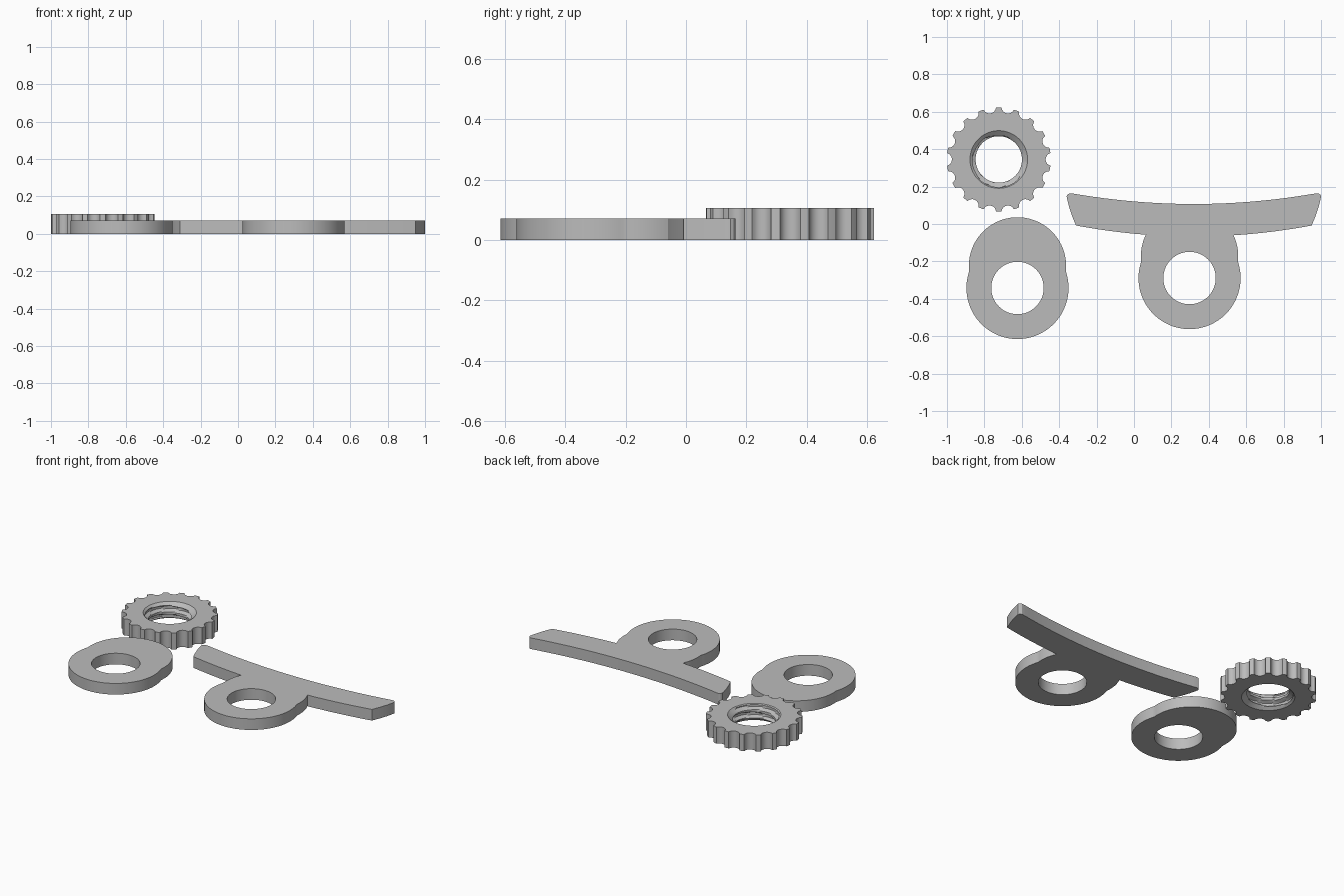
import bpy, bmesh, math

if "Cube" in bpy.data.objects:
    bpy.data.objects.remove(bpy.data.objects["Cube"])

grey = bpy.data.materials.new("plain grey")
grey.diffuse_color = (0.5, 0.5, 0.5, 1)
grey.use_nodes = True
grey.node_tree.nodes["Principled BSDF"].inputs["Base Color"].default_value = grey.diffuse_color
PLATE, GEAR = 0.071, 0.106      # part heights


def finish(name, bm, loc=(0, 0, 0)):
    bmesh.ops.recalc_face_normals(bm, faces=bm.faces)
    me = bpy.data.meshes.new(name)
    bm.to_mesh(me)
    bm.free()
    me.materials.append(grey)
    ob = bpy.data.objects.new(name, me)
    ob.location = loc
    bpy.context.collection.objects.link(ob)
    return ob


def smooth(ob):
    bpy.ops.object.select_all(action='DESELECT')
    bpy.context.view_layer.objects.active = ob
    ob.select_set(True)
    bpy.ops.object.shade_smooth_by_angle(angle=math.radians(30))


def ring_solid(name, n, height, outer, inner, levels, loc):
    """Closed ring: straight outer wall, inner wall shaped over height levels."""
    bm = bmesh.new()

    def loop(radius, z):
        pts = []
        for i in range(n):
            a = 2 * math.pi * i / n
            r = radius(a, z)
            pts.append(bm.verts.new((r * math.cos(a), r * math.sin(a), z)))
        return pts
    loops = [loop(outer, 0), loop(outer, height)]
    loops += [loop(inner, height * (1 - k / levels)) for k in range(levels + 1)]
    for a, b in zip(loops, loops[1:] + loops[:1]):
        for i in range(n):
            j = (i + 1) % n
            bm.faces.new((a[i], a[j], b[j], b[i]))
    return finish(name, bm, loc)


# Eyelet outline: main circle merged with a smaller circle set further back
def eyelet(a, z):
    d, big, small = 0.118, 0.273, 0.26
    return max(big, d * math.sin(a) + math.sqrt(small**2 - (d * math.cos(a))**2))


def hole(a, z):
    return 0.14


# Knob outline: 18 round scallops
def scalloped(a, z):
    R, c, r = 0.278, 0.286, 0.0353
    step = math.radians(20)
    d = (a + step / 2) % step - step / 2
    k = r * r - (c * math.sin(d))**2
    return R if k <= 0 else min(R, c * math.cos(d) - math.sqrt(k))


# Knob bore: helical thread with a chamfer at both mouths
def thread(a, z):
    pitch = 0.053
    t = (z / pitch - a / (2 * math.pi)) % 1
    wave = min(1, max(0, 3 * abs(2 * t - 1) - 1))
    chamfer = 0.154 - 1.2 * min(z, GEAR - z)
    return max(0.124 + 0.024 * wave, chamfer)


washer = ring_solid("washer_plate", 128, PLATE, eyelet, hole, 1, (-0.623, -0.342, 0))
knob = ring_solid("scalloped_nut", 360, GEAR, scalloped, thread, 20, (-0.723, 0.345, 0))
lever = ring_solid("lever_handle", 128, PLATE, eyelet, hole, 1, (0.297, -0.289, 0))

# Curved handle bar: half outline, mirrored
N = 20
half = [(0.63 * i / N, -0.067 + 0.059 * (i / N)**2) for i in range(N + 1)]
half += [(0.65, 0.04), (0.667, 0.09), (0.678, 0.135), (0.68, 0.148),
         (0.675, 0.158), (0.664, 0.164), (0.65, 0.163)]
half += [(0.63 * i / N, 0.107 + 0.053 * (i / N)**2) for i in range(N, -1, -1)]
outline = half + [(-x, y) for x, y in reversed(half[1:-1])]
bm = bmesh.new()
face = bm.faces.new([bm.verts.new((x, y, 0)) for x, y in outline])
ext = bmesh.ops.extrude_face_region(bm, geom=[face])
bmesh.ops.translate(bm, vec=(0, 0, PLATE),
                    verts=[v for v in ext["geom"] if isinstance(v, bmesh.types.BMVert)])
bar = finish("handle_bar", bm, (0.32, 0, 0))

# Join the bar to its eyelet
mod = lever.modifiers.new("join", 'BOOLEAN')
mod.operation, mod.solver, mod.object = 'UNION', 'EXACT', bar
bpy.context.view_layer.update()
bpy.context.view_layer.objects.active = lever
bpy.ops.object.modifier_apply(modifier="join")
bpy.data.objects.remove(bar)

for part in (washer, knob, lever):
    smooth(part)
